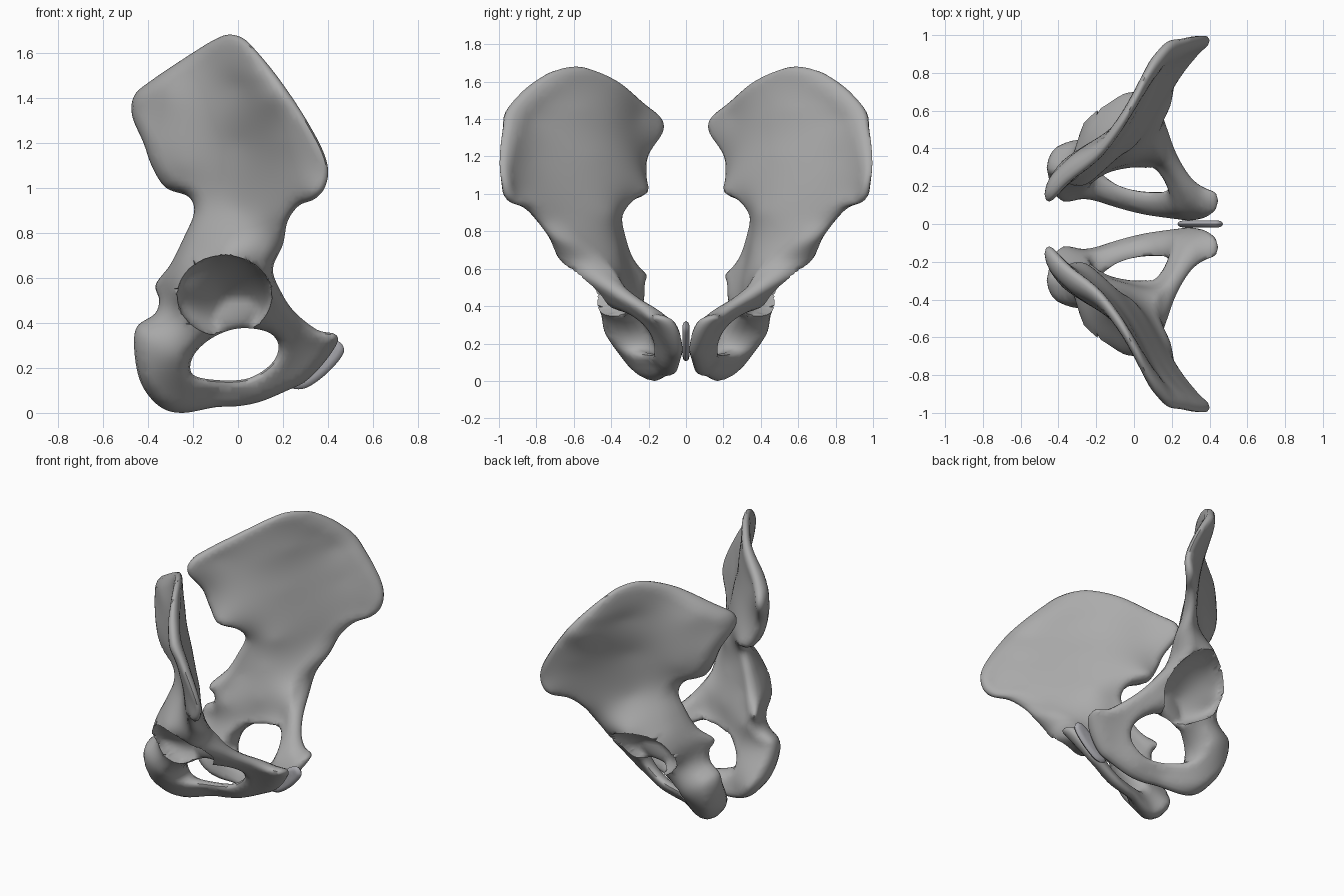
import bpy
import math
from mathutils import Vector, kdtree
from mathutils.geometry import delaunay_2d_cdt

cube = bpy.data.objects.get("Cube")
if cube:
    bpy.data.objects.remove(cube, do_unlink=True)


def make_material(name, colour):
    mat = bpy.data.materials.new(name)
    mat.use_nodes = True
    mat.diffuse_color = colour
    mat.node_tree.nodes["Principled BSDF"].inputs["Base Color"].default_value = colour
    return mat


bone_grey = make_material("bone grey", (0.41, 0.41, 0.41, 1))
disc_grey = make_material("cartilage grey", (0.40, 0.40, 0.43, 1))


def smooth_loop(points, steps=6):
    """Closed Catmull-Rom curve through the points."""
    pts = [Vector(p) for p in points]
    loop = []
    for i in range(len(pts)):
        a, b, c, d = (pts[(i + k) % len(pts)] for k in (-1, 0, 1, 2))
        for s in range(steps):
            t = s / steps
            loop.append(0.5 * (2 * b + (c - a) * t + (2 * a - 5 * b + 4 * c - d) * t * t
                               + (3 * b - a - 3 * c + d) * t ** 3))
    return loop


def inside(p, loop):
    hit = False
    for i, a in enumerate(loop):
        b = loop[i - 1]
        if (a.y > p.y) != (b.y > p.y) and p.x < (b.x - a.x) * (p.y - a.y) / (b.y - a.y) + a.x:
            hit = not hit
    return hit


def spline_surface(samples):
    """Thin-plate spline through (x, z, inner y, outer y) samples."""
    def kernel(x, z):
        r = x * x + z * z
        return r * math.log(r) if r > 1e-12 else 0.0

    n = len(samples)
    rows = [[kernel(s[0] - q[0], s[1] - q[1]) for q in samples] + [1, s[0], s[1], s[2], s[3]]
            for s in samples]
    for k in range(n):
        rows[k][k] += 0.001
    for k in range(3):
        rows.append([(1, s[0], s[1])[k] for s in samples] + [0] * 5)
    m = n + 3
    for i in range(m):
        pivot = max(range(i, m), key=lambda r: abs(rows[r][i]))
        rows[i], rows[pivot] = rows[pivot], rows[i]
        rows[i] = [v / rows[i][i] for v in rows[i]]
        for r in range(m):
            if r != i and rows[r][i]:
                f = rows[r][i]
                rows[r] = [v - f * w for v, w in zip(rows[r], rows[i])]

    def evaluate(x, z):
        basis = [kernel(x - s[0], z - s[1]) for s in samples] + [1, x, z]
        return [sum(b * row[col] for b, row in zip(basis, rows)) for col in (m, m + 1)]
    return evaluate


def build_plate(name, outline, holes, surface, mat, side=1, extra=(), step=0.022):
    """Rounded plate: an outline in x and z, swelled to the inner and outer surfaces."""
    loops = [outline] + holes
    edge_points = [p for loop in loops for p in loop]
    tree = kdtree.KDTree(len(edge_points))
    for i, p in enumerate(edge_points):
        tree.insert((p.x, p.y, 0), i)
    tree.balance()

    def edge_distance(p):
        return tree.find((p.x, p.y, 0))[2]

    def on_plate(p):
        return inside(p, outline) and not any(inside(p, h) for h in holes)

    points, edges = [], []
    for loop in loops:
        start = len(points)
        points += loop
        edges += [(start + i, start + (i + 1) % len(loop)) for i in range(len(loop))]
    # rows of points beside the rim give it a round edge
    for loop in loops:
        for i, p in enumerate(loop):
            along = (loop[(i + 1) % len(loop)] - loop[i - 1]).normalized()
            for gap in (-0.025, -0.008, 0.008, 0.025):
                q = p + Vector((-along.y, along.x)) * gap
                if on_plate(q) and edge_distance(q) > abs(gap) * 0.8:
                    points.append(q)
    points += [p for p in extra if on_plate(p) and edge_distance(p) > 0.01]
    low_x, high_x = min(p.x for p in outline), max(p.x for p in outline)
    low_z, high_z = min(p.y for p in outline), max(p.y for p in outline)
    for i in range(int((high_x - low_x) / step) + 1):
        for j in range(int((high_z - low_z) / step) + 1):
            p = Vector((low_x + (i + 0.5 * (j % 2)) * step, low_z + j * step))
            if on_plate(p) and edge_distance(p) > 0.035:
                points.append(p)
    flat, _, tris, _, _, _ = delaunay_2d_cdt(points, edges, [], 0, 1e-5)

    verts, inner, outer = [], [], []
    for p in flat:
        y_in, y_out = surface(p.x, p.y)
        half, mid = max((y_out - y_in) / 2, 0.012), (y_in + y_out) / 2
        gap = edge_distance(p)
        radius = min(max(half, 0.025), 0.05)
        swell = math.sqrt(max(0, 1 - (1 - min(gap / radius, 1)) ** 2))
        inner.append(len(verts))
        verts.append((p.x, side * (mid - half * swell), p.y))
        if gap < 1e-4:
            outer.append(inner[-1])
        else:
            outer.append(len(verts))
            verts.append((p.x, side * (mid + half * swell), p.y))
    faces = []
    for tri in tris:
        if on_plate(sum((flat[i] for i in tri), Vector((0, 0))) / 3):
            a, b = [inner[i] for i in tri], [outer[i] for i in reversed(tri)]
            faces += [a, b] if side > 0 else [a[::-1], b[::-1]]
    mesh = bpy.data.meshes.new(name)
    mesh.from_pydata(verts, [], faces)
    mesh.validate()
    mesh.materials.append(mat)
    obj = bpy.data.objects.new(name, mesh)
    bpy.context.collection.objects.link(obj)
    bpy.ops.object.select_all(action='DESELECT')
    obj.select_set(True)
    bpy.context.view_layer.objects.active = obj
    bpy.ops.object.shade_smooth_by_angle(angle=math.radians(60))


# Hip bone outline: crest, front border, pubis, ischium, rear notches
hip_outline = smooth_loop([
    (-.04, 1.68), (.02, 1.665), (.07, 1.62), (.17, 1.5), (.28, 1.34), (.37, 1.18), (.4, 1.08),
    (.385, 1), (.34, .95), (.27, .92), (.22, .85), (.2, .75), (.155, .64), (.19, .54), (.25, .45),
    (.35, .37), (.43, .35), (.44, .31), (.38, .22), (.3, .14), (.22, .1), (.1, .05), (0, .03),
    (-.1, .025), (-.25, 0), (-.35, .03), (-.43, .13), (-.46, .27), (-.45, .38), (-.37, .44),
    (-.35, .5), (-.365, .57), (-.3, .66), (-.24, .78), (-.195, .89), (-.22, .96), (-.32, 1),
    (-.38, 1.09), (-.42, 1.2), (-.47, 1.32), (-.46, 1.41), (-.38, 1.48), (-.2, 1.6), (-.1, 1.66)])
foramen = smooth_loop([(-.2, .17), (-.2, .25), (-.12, .33), (0, .375), (.13, .36),
                       (.18, .3), (.15, .22), (.05, .155), (-.08, .145)])

# Inner and outer surface samples: x, z, inner y, outer y
ilium = [
    (-.05, 1.66, .52, .61), (.05, 1.62, .68, .79), (.15, 1.52, .82, .93), (.25, 1.36, .9, .99),
    (.08, 1.5, .73, .86), (.14, 1.4, .81, .93), (0, 1.45, .57, .67), (-.1, 1.65, .45, .54),
    (.33, 1.22, .93, 1), (.39, 1.06, .94, .99), (.35, .97, .9, .97), (.27, .94, .8, .9),
    (-.18, 1.6, .35, .44), (-.32, 1.42, .24, .37), (-.46, 1.34, .1, .24),
    (-.42, 1.2, .18, .3), (-.36, 1.06, .2, .33), (-.26, .98, .2, .37), (-.24, 1.1, .24, .42),
    (0, 1.2, .5, .61), (.2, 1.2, .81, .9), (-.1, 1.4, .42, .53), (.21, .86, .7, .82),
    (-.19, .89, .32, .43), (0, .9, .41, .6)]
lower_bone = [
    (-.05, .71, .36, .69), (-.2, .65, .31, .6), (-.27, .55, .25, .53), (-.26, .46, .23, .47),
    (-.35, .55, .2, .28), (.14, .6, .4, .62), (.17, .64, .48, .66), (.2, .75, .6, .73),
    (-.1, .36, .28, .43), (.05, .41, .31, .44), (-.06, .52, .31, .56),
    (.43, .32, .06, .17), (.35, .35, .1, .22), (.3, .4, .16, .28), (.2, .47, .28, .42),
    (.13, .42, .3, .42), (.25, .14, .02, .1), (.35, .22, .02, .12), (.22, .28, .08, .21),
    (.1, .08, .04, .13), (-.1, .08, .1, .18), (-.27, .03, .13, .25), (-.36, .12, .12, .34),
    (-.43, .24, .19, .38), (-.28, .25, .19, .43), (-.42, .36, .25, .39), (-.24, .75, .3, .45)]
hip_surface = spline_surface(ilium + lower_bone)

socket_centre, socket_x, socket_z = Vector((-.06, .52)), .21, .18


def hip_with_socket(x, z):
    y_in, y_out = hip_surface(x, z)
    d = ((x - socket_centre.x) / socket_x) ** 2 + ((z - socket_centre.y) / socket_z) ** 2
    if d < 1:
        y_out = max(y_out - 0.2 * math.sqrt(1 - d), y_in + 0.03)
    return y_in, y_out


# Rings of points keep the socket rim crisp
socket_rings = [socket_centre + Vector((socket_x * s * math.cos(a * math.tau / 64),
                                        socket_z * s * math.sin(a * math.tau / 64)))
                for s in (0.93, 0.98, 1.0) for a in range(64)]

for label, direction in (("left", 1), ("right", -1)):
    build_plate("hip_bone_" + label, hip_outline, [foramen], hip_with_socket,
                bone_grey, direction, socket_rings)

# Thin cartilage disc between the two pubic bones
disc_outline = smooth_loop([(.23, .12), (.3, .11), (.4, .18), (.47, .27), (.44, .32),
                            (.37, .29), (.28, .2)])
build_plate("pubic_disc", disc_outline, [], lambda x, z: (-.018, .018), disc_grey)
